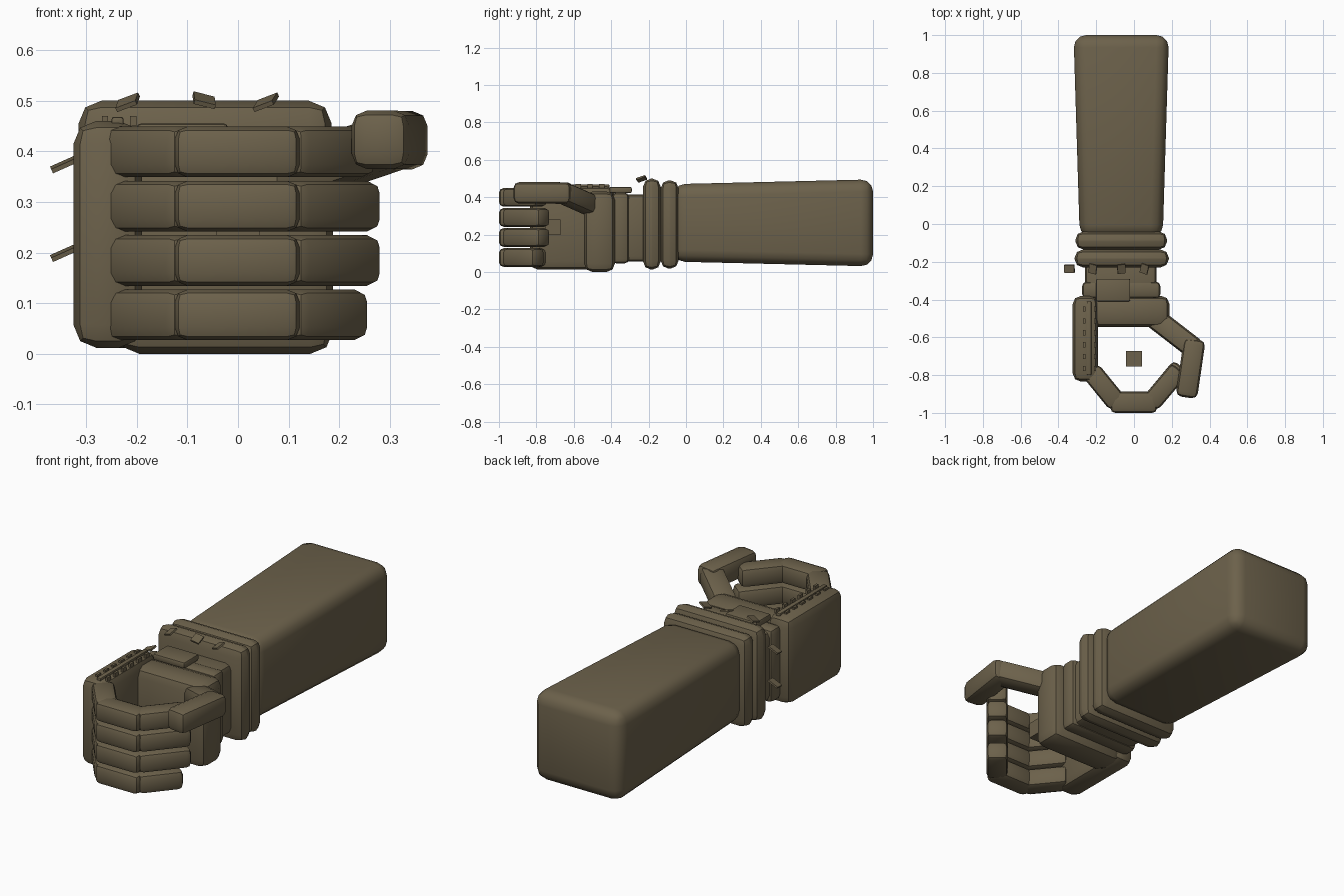
import bpy, bmesh, math
from mathutils import Vector, Euler, Matrix

if "Cube" in bpy.data.objects:
    bpy.data.objects.remove(bpy.data.objects["Cube"])

fabric = bpy.data.materials.new("olive brown fabric")
fabric.use_nodes = True
colour = (0.150, 0.120, 0.070, 1)
fabric.diffuse_color = colour
bsdf = fabric.node_tree.nodes["Principled BSDF"]
bsdf.inputs["Base Color"].default_value = colour
bsdf.inputs["Roughness"].default_value = 0.9


def block(name, centre, size, bevel=0, rot=None, taper=None, segments=2):
    """Rounded block; taper scales the -y end in x and z before bevelling."""
    bm = bmesh.new()
    bmesh.ops.create_cube(bm, size=1)
    for v in bm.verts:
        v.co = Vector(a * b for a, b in zip(v.co, size))
        if taper and v.co.y < 0:
            v.co.x *= taper[0]
            v.co.z *= taper[1]
    if bevel:
        bmesh.ops.bevel(bm, geom=bm.edges[:], offset=bevel, segments=segments,
                        profile=0.5, affect='EDGES', clamp_overlap=True)
    if rot:
        bmesh.ops.transform(bm, matrix=rot.to_matrix().to_4x4(), verts=bm.verts)
    bmesh.ops.translate(bm, vec=Vector(centre), verts=bm.verts)
    mesh = bpy.data.meshes.new(name)
    bm.to_mesh(mesh)
    bm.free()
    mesh.materials.append(fabric)
    ob = bpy.data.objects.new(name, mesh)
    bpy.context.collection.objects.link(ob)
    if bevel:
        bpy.ops.object.select_all(action='DESELECT')
        ob.select_set(True)
        bpy.context.view_layer.objects.active = ob
        bpy.ops.object.shade_smooth_by_angle(angle=math.radians(40))
    return ob


def box(name, x, y, z, bevel=0, **kw):
    """Block given by its extents."""
    spans = (x, y, z)
    return block(name, [sum(s) / 2 for s in spans], [s[1] - s[0] for s in spans], bevel, **kw)


def limb(name, start, end, width, height, bevel):
    """Rounded block running from start to end."""
    a, b = Vector(start), Vector(end)
    turn = (b - a).to_track_quat('Y', 'Z')
    return block(name, (a + b) / 2, (width, (b - a).length, height), bevel, rot=turn)


def tilt(x, y, z):
    return Euler([math.radians(d) for d in (x, y, z)])


# Sleeve and the two cuff rolls
box("sleeve", (-0.32, 0.185), (-0.07, 1), (0.03, 0.495), 0.065,
    taper=(0.87, 0.89), segments=3)
box("cuff_rear", (-0.31, 0.175), (-0.135, -0.04), (0.018, 0.49), 0.042)
box("cuff_front", (-0.315, 0.185), (-0.23, -0.135), (0.012, 0.5), 0.045)

# Wrist, strap and buckle plate
box("wrist", (-0.26, 0.12), (-0.42, -0.18), (0.055, 0.415), 0.03)
box("wrist_strap", (-0.275, 0.14), (-0.395, -0.305), (0.045, 0.425), 0.025)
box("strap_plate", (-0.2, -0.02), (-0.41, -0.29), (0.422, 0.455), 0.008)

# Palm heel and back of the hand
box("palm_heel", (-0.24, 0.188), (-0.545, -0.38), (0, 0.43), 0.045)
box("hand_back", (-0.325, -0.19), (-0.835, -0.38), (0.012, 0.46), 0.045)

# Curled fingers, top to bottom
tips = [(0.24, -0.77), (0.25, -0.755), (0.25, -0.755), (0.225, -0.785)]
for i, (name, tip) in enumerate(zip(("index", "middle", "ring", "little"), tips)):
    z = 0.399 - i * 0.1073
    limb(name + "_base", (-0.23, -0.775, z), (-0.085, -0.953, z), 0.108, 0.1, 0.025)
    box(name + "_mid", (-0.125, 0.122), (-1, -0.888), (z - 0.05, z + 0.05), 0.025)
    limb(name + "_tip", (0.085, -0.953, z), (*tip, z), 0.105, 0.1, 0.025)

# Thumb
limb("thumb_base", (0.08, -0.475, 0.342), (0.33, -0.668, 0.427), 0.115, 0.108, 0.03)
limb("thumb_tip", (0.322, -0.61, 0.422), (0.277, -0.918, 0.423), 0.115, 0.115, 0.03)

# Small block in the middle of the grip
box("grip_block", (-0.043, 0.043), (-0.755, -0.672), (0.197, 0.28))

# Raised seam and stitches along the top of the hand
box("seam_ridge", (-0.25, -0.226), (-0.8, -0.41), (0.45, 0.468), 0.005)
for i in range(6):
    y = -0.765 + i * 0.063
    for x in (-0.263, -0.207):
        box("stitch", (x - 0.006, x + 0.006), (y - 0.014, y + 0.014), (0.45, 0.47))

# Loose cloth tabs on the cuff edge
for x, z, roll, yaw in ((-0.218, 0.497, -20, -14), (-0.067, 0.501, 14, 8), (0.055, 0.497, -20, -20)):
    block("top_tab", (x, -0.238, z), (0.043, 0.05, 0.009), rot=tilt(20, roll, yaw))
for z in (0.375, 0.2):
    block("side_tab", (-0.342, -0.237, z), (0.058, 0.042, 0.009), rot=tilt(8, -24, 0))
